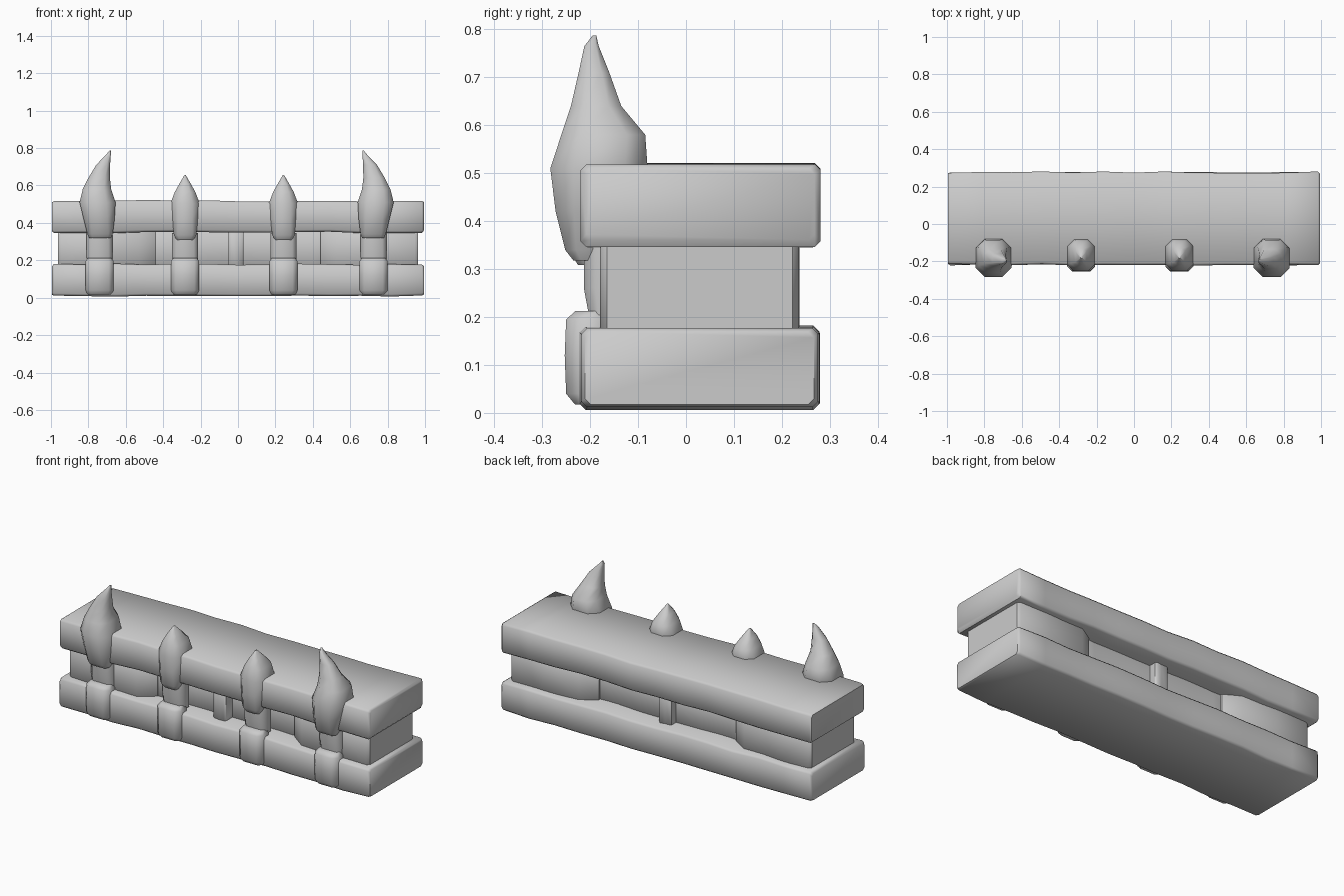
import bpy, bmesh, math, random
from mathutils import Vector

if "Cube" in bpy.data.objects:
    bpy.data.objects.remove(bpy.data.objects["Cube"])

random.seed(4)


def finish(bm, name, angle=50):
    bmesh.ops.recalc_face_normals(bm, faces=bm.faces)
    mesh = bpy.data.meshes.new(name)
    bm.to_mesh(mesh)
    bm.free()
    ob = bpy.data.objects.new(name, mesh)
    bpy.context.collection.objects.link(ob)
    bpy.ops.object.select_all(action='DESELECT')
    ob.select_set(True)
    bpy.context.view_layer.objects.active = ob
    bpy.ops.object.shade_smooth_by_angle(angle=math.radians(angle))
    return ob


def loft(name, rings, angle=50):
    """Skin a list of closed rings, capping both ends."""
    bm = bmesh.new()
    rows = [[bm.verts.new(p) for p in r] for r in rings]
    n = len(rows[0])
    for a, b in zip(rows, rows[1:]):
        for i in range(n):
            j = (i + 1) % n
            bm.faces.new((a[i], a[j], b[j], b[i]))
    bm.faces.new(rows[0])
    bm.faces.new(rows[-1])
    return finish(bm, name, angle)


def chamfer_rect(a0, a1, b0, b1, c):
    return [(a0 + c, b0), (a1 - c, b0), (a1, b0 + c), (a1, b1 - c),
            (a1 - c, b1), (a0 + c, b1), (a0, b1 - c), (a0, b0 + c)]


def stone(name, x0, x1, y0, y1, z0, z1, segs, jitter, c=0.012):
    """Roughly hewn block: chamfered section run along x with uneven rings."""
    xs = [x0] + [x0 + c + (x1 - x0 - 2 * c) * i / segs for i in range(segs + 1)] + [x1]
    rings = []
    for k, x in enumerate(xs):
        inset = 0.008 if k in (0, len(xs) - 1) else 0
        d = [random.uniform(-jitter, jitter) for _ in range(4)]
        sec = chamfer_rect(y0 + inset + d[0], y1 - inset + d[1],
                           z0 + inset + d[2], z1 - inset + d[3], c)
        rings.append([(x, y, z) for y, z in sec])
    return loft(name, rings)


# Two long beams
stone("lower_beam", -0.995, 0.995, -0.218, 0.277, 0.008, 0.179, 12, 0.004)
stone("upper_beam", -0.995, 0.995, -0.218, 0.277, 0.349, 0.518, 12, 0.004)

# Recessed middle course: deep core, full end blocks, thin centre divider
stone("middle_core", -0.6, 0.6, -0.10, 0.16, 0.16, 0.37, 6, 0.006)
for s, side in ((-1, "left"), (1, "right")):
    rings = []
    for x, y0, y1 in ((0.44, -0.11, 0.17), (0.53, -0.175, 0.225),
                      (0.75, -0.18, 0.237), (0.945, -0.178, 0.235),
                      (0.962, -0.165, 0.222)):
        rings.append([(s * x, y, z) for y, z in chamfer_rect(y0, y1, 0.16, 0.37, 0.012)])
    loft(side + "_middle_block", rings)
stone("centre_divider", -0.05, 0.03, -0.16, 0.21, 0.16, 0.37, 2, 0.004)


def post(name, cx, side, rings, c=0.25):
    """Upright piece; each ring is (z, outer, inner, front, back) round cx."""
    out = []
    for z, o, i, y0, y1 in rings:
        x0, x1 = sorted((cx + side * o, cx + side * i))
        k = min(x1 - x0, y1 - y0) * c
        out.append([(x, y, z) for x, y in chamfer_rect(x0, x1, y0, y1, k)])
    return loft(name, out)


# Clamps on the front face: foot, neck, then tusk
FOOT = [(0.018, 0.065, -0.065, -0.232, -0.15), (0.04, 0.075, -0.075, -0.25, -0.15),
        (0.12, 0.075, -0.075, -0.253, -0.15), (0.195, 0.075, -0.075, -0.25, -0.15),
        (0.213, 0.062, -0.062, -0.23, -0.15)]
NECK = [(0.19, 0.068, -0.068, -0.2, -0.12), (0.26, 0.07, -0.07, -0.213, -0.12),
        (0.345, 0.07, -0.07, -0.213, -0.12)]
BIG_TUSK = [(0.318, 0.055, -0.06, -0.235, -0.17), (0.34, 0.065, -0.07, -0.252, -0.16),
            (0.42, 0.085, -0.08, -0.272, -0.12), (0.51, 0.107, -0.085, -0.283, -0.08),
            (0.58, 0.09, -0.062, -0.26, -0.085), (0.64, 0.06, -0.055, -0.24, -0.135),
            (0.71, 0.018, -0.056, -0.224, -0.16), (0.765, -0.035, -0.06, -0.212, -0.182),
            (0.787, -0.053, -0.06, -0.195, -0.187)]
SMALL_TUSK = [(0.308, 0.045, -0.045, -0.225, -0.16), (0.335, 0.06, -0.06, -0.242, -0.16),
              (0.42, 0.07, -0.07, -0.25, -0.12), (0.505, 0.078, -0.078, -0.252, -0.08),
              (0.565, 0.055, -0.055, -0.238, -0.09), (0.61, 0.03, -0.03, -0.218, -0.13),
              (0.655, 0.004, -0.004, -0.185, -0.175)]

for name, cx, side, tusk in (("outer_left", -0.74, -1, BIG_TUSK),
                             ("inner_left", -0.283, -1, SMALL_TUSK),
                             ("inner_right", 0.243, 1, SMALL_TUSK),
                             ("outer_right", 0.725, 1, BIG_TUSK)):
    post(name + "_foot", cx, side, FOOT)
    post(name + "_neck", cx, side, NECK)
    post(name + "_tusk", cx, side, tusk)
